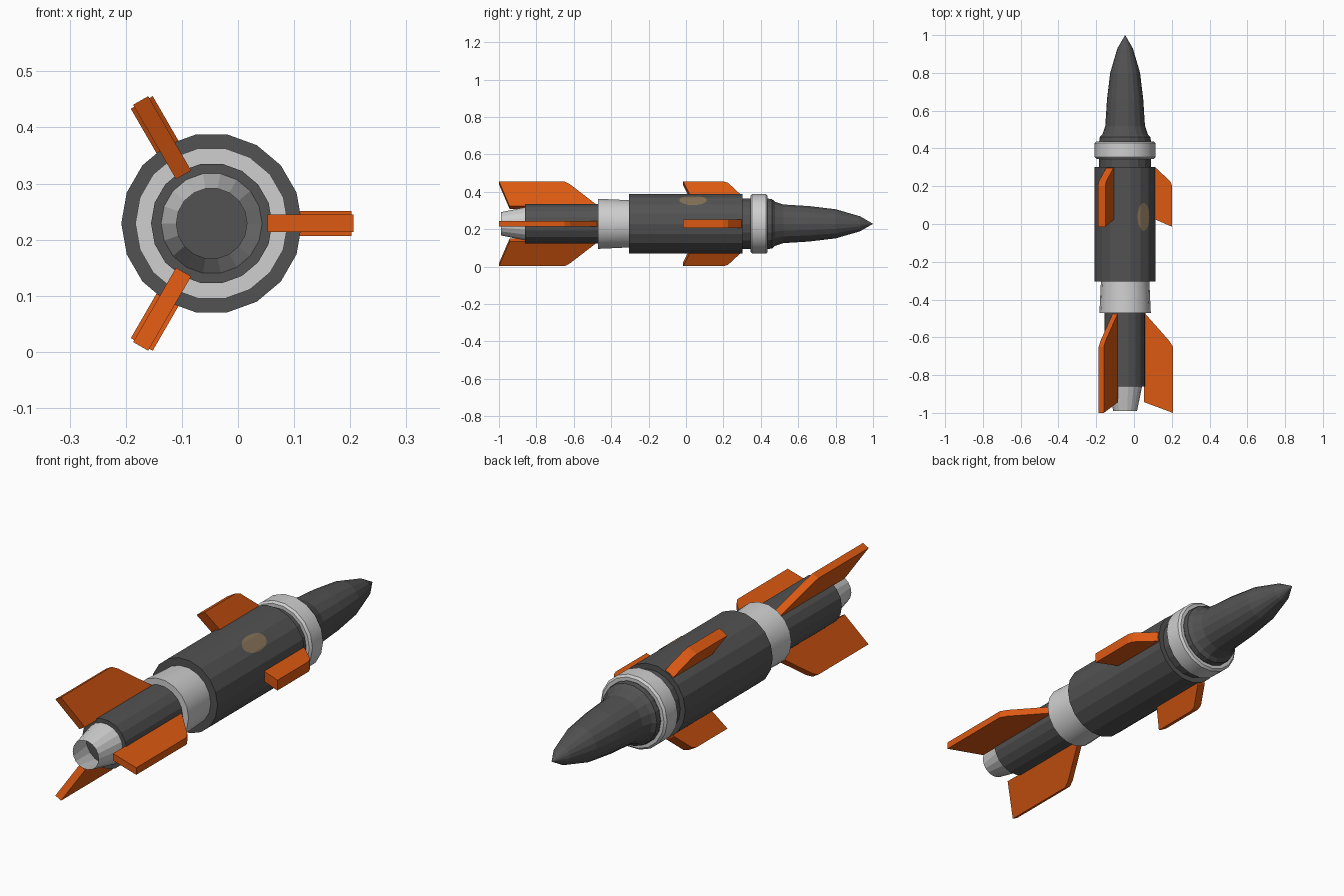
import bpy, bmesh, math
from mathutils import Matrix, Vector

if "Cube" in bpy.data.objects:
    bpy.data.objects.remove(bpy.data.objects["Cube"])

SIDES = 18
CX, CZ = -0.047, 0.229          # rocket axis runs along y
BODY_R = 0.161


def material(name, color):
    m = bpy.data.materials.new(name)
    m.diffuse_color = (*color, 1)
    m.use_nodes = True
    m.node_tree.nodes["Principled BSDF"].inputs["Base Color"].default_value = m.diffuse_color
    return m


DARK = material("dark_grey", (0.085, 0.085, 0.085))
LIGHT = material("light_grey", (0.62, 0.62, 0.62))
ORANGE = material("orange", (0.72, 0.1, 0.006))
TAN = material("tan", (0.23, 0.165, 0.095))


def finish(name, bm, mat, recalc=True, smooth=False):
    if recalc:
        bmesh.ops.recalc_face_normals(bm, faces=bm.faces)
    me = bpy.data.meshes.new(name)
    bm.to_mesh(me)
    bm.free()
    me.materials.append(mat)
    ob = bpy.data.objects.new(name, me)
    ob.location = (CX, 0, CZ)
    bpy.context.collection.objects.link(ob)
    if smooth:
        bpy.ops.object.select_all(action='DESELECT')
        ob.select_set(True)
        bpy.context.view_layer.objects.active = ob
        bpy.ops.object.shade_smooth_by_angle(angle=math.radians(30))
    return ob


def lathe(name, profile, mat, smooth=False):
    """Turn (y, radius) points around the y axis; radius 0 makes a pole."""
    bm = bmesh.new()
    rings = []
    for y, r in profile:
        if r == 0:
            rings.append([bm.verts.new((0, y, 0))] * SIDES)
        else:
            rings.append([bm.verts.new((r * math.cos(2 * math.pi * i / SIDES), y,
                                        r * math.sin(2 * math.pi * i / SIDES)))
                          for i in range(SIDES)])
    for a, b in zip(rings, rings[1:]):
        for i in range(SIDES):
            j = (i + 1) % SIDES
            quad = list(dict.fromkeys((a[i], a[j], b[j], b[i])))
            bm.faces.new(quad)
    return finish(name, bm, mat, smooth=smooth)


def tube(name, y0, r0, y1, r1, mat, smooth=False):
    return lathe(name, [(y0, 0), (y0, r0), (y1, r1), (y1, 0)], mat, smooth)


def fins(name, outline, thickness):
    """Three plates around the axis, outline given as (radius, y)."""
    for k in range(3):
        bm = bmesh.new()
        face = bm.faces.new([bm.verts.new((r, y, -thickness / 2)) for r, y in outline])
        ext = bmesh.ops.extrude_face_region(bm, geom=[face])
        bmesh.ops.translate(bm, vec=(0, 0, thickness),
                            verts=[v for v in ext["geom"] if isinstance(v, bmesh.types.BMVert)])
        bmesh.ops.transform(bm, matrix=Matrix.Rotation(math.radians(120 * k), 4, 'Y'),
                            verts=bm.verts)
        finish(f"{name}_{k + 1}", bm, ORANGE)


# Fuselage, from tail to nose
lathe("nozzle", [(-0.99, 0.063), (-0.86, 0.09)], LIGHT)
tube("tail_tube", -0.86, 0.108, -0.46, 0.108, DARK)
tube("rear_collar", -0.47, 0.136, -0.30, 0.128, LIGHT, True)
tube("main_body", -0.305, BODY_R, 0.302, BODY_R, DARK)
tube("neck", 0.30, 0.137, 0.44, 0.137, DARK)
lathe("front_ring", [(0.345, 0.13), (0.345, 0.152), (0.354, 0.161), (0.428, 0.161),
                     (0.437, 0.152), (0.437, 0.13)], LIGHT, True)
lathe("nose_cone", [(0.435, 0), (0.435, 0.137), (0.46, 0.134), (0.475, 0.12), (0.52, 0.105),
                    (0.66, 0.096), (0.80, 0.079), (0.93, 0.041), (1.0, 0)], DARK)

# Fins
fins("tail_fin", [(0.10, -0.468), (0.235, -0.62), (0.253, -0.65), (0.253, -1.0),
                  (0.10, -0.943)], 0.031)
fins("front_fin", [(0.15, 0.298), (0.165, 0.295), (0.24, 0.225), (0.249, 0.20),
                   (0.249, -0.015), (0.15, 0.028)], 0.045)

# Oval patch wrapped on the upper right of the body
bm = bmesh.new()
mid, half = 52.0, 14.0
rows = []
for deg in (38, 39, 41, 44, 48, 52, 56, 60, 63, 65, 66):
    length = 0.07 * math.sqrt(max(0, 1 - ((deg - mid) / half) ** 2)) + 0.004
    off = math.radians(deg % 20 - 10)
    r = BODY_R * math.cos(math.radians(10)) / math.cos(off) + 0.002
    a = math.radians(deg)
    rows.append([bm.verts.new((r * math.cos(a), 0.038 + s * length, r * math.sin(a)))
                 for s in (-1, 1)])
for p, q in zip(rows, rows[1:]):
    bm.faces.new((p[0], q[0], q[1], p[1]))
for f in bm.faces:
    f.normal_update()
    if f.normal.dot(Vector((1, 0, 1))) < 0:
        f.normal_flip()
finish("body_patch", bm, TAN, recalc=False)
